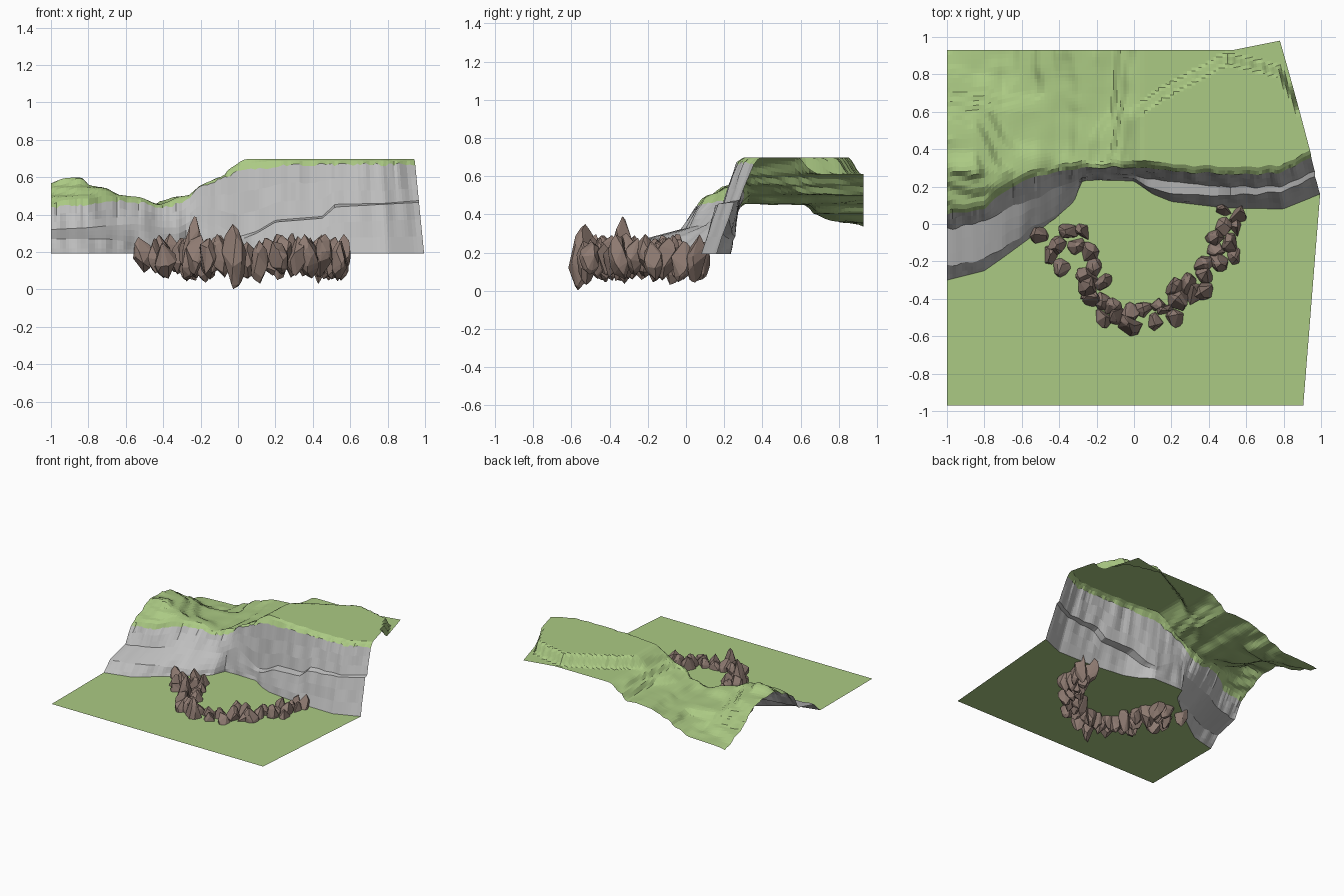
import bpy, bmesh, random
from mathutils import Vector, Euler, noise

if "Cube" in bpy.data.objects:
    bpy.data.objects.remove(bpy.data.objects["Cube"])

random.seed(7)
GROUND_Z = 0.192


def material(name, rgb):
    m = bpy.data.materials.new(name)
    m.diffuse_color = (*rgb, 1)
    m.use_nodes = True
    m.node_tree.nodes["Principled BSDF"].inputs["Base Color"].default_value = m.diffuse_color
    return m


GRASS = material("grass green", (0.41, 0.59, 0.23))
ROCK = material("cliff grey", (0.52, 0.52, 0.52))
BROWN = material("boulder brown", (0.27, 0.195, 0.165))


def lerp(a, b, t):
    return a + (b - a) * t


def smooth(t):
    t = max(0.0, min(1.0, t))
    return t * t * (3 - 2 * t)


def locate(keys, v):
    """Index and fraction of v within a sorted key list."""
    v = max(keys[0], min(keys[-1], v))
    for i in range(len(keys) - 1):
        if v <= keys[i + 1]:
            return i, (v - keys[i]) / (keys[i + 1] - keys[i])


def finish(name, bm, mats):
    mesh = bpy.data.meshes.new(name)
    bm.to_mesh(mesh)
    bm.free()
    for m in mats:
        mesh.materials.append(m)
    ob = bpy.data.objects.new(name, mesh)
    bpy.context.collection.objects.link(ob)
    return ob


# Cliff sections: x, foot y, ledge outer (y, z), ledge inner (y, z), rim (y, z)
SECTIONS = [
    (-1.0, -.30, -.22, .27, -.02, .32, .05, .44),
    (-.80, -.25, -.19, .27, .01, .33, .08, .46),
    (-.70, -.18, -.13, .27, .07, .34, .17, .48),
    (-.55, -.07, -.03, .25, .13, .35, .25, .47),
    (-.40, .05, .07, .23, .20, .33, .28, .44),
    (-.32, .12, .14, .23, .225, .33, .295, .46),
    (-.28, .23, .24, .25, .255, .35, .30, .48),
    (-.20, .235, .25, .30, .265, .40, .30, .55),
    (0.0, .23, .24, .26, .255, .28, .30, .63),
    (.10, .16, .19, .30, .24, .31, .30, .65),
    (.20, .12, .16, .36, .225, .37, .28, .66),
    (.45, .09, .15, .38, .20, .39, .27, .67),
    (.52, .085, .155, .44, .20, .455, .265, .67),
    (.80, .08, .17, .455, .20, .46, .27, .67),
    (1.0, .16, .25, .465, .28, .475, .355, .67)]

# Heights of the sloping grassland on the left of the plateau
HX = [-1, -.85, -.7, -.55, -.42, -.2, -.12, -.05, .1]
HY = [.1, .28, .45, .6, .7, .8, .93]
HZ = [
    (.47, .49, .50, .48, .46, .54, .60, .64, .69),
    (.57, .60, .53, .49, .46, .54, .60, .64, .69),
    (.57, .55, .48, .46, .45, .52, .56, .62, .69),
    (.52, .50, .45, .45, .45, .50, .52, .60, .66),
    (.43, .40, .38, .41, .46, .50, .51, .58, .62),
    (.38, .37, .37, .41, .47, .51, .50, .57, .61),
    (.335, .35, .37, .40, .47, .51, .49, .56, .61)]
BACK_X = [0, .1, .2, .5, .78, .88]           # back brow of the high plateau
BACK_Y = [.58, .66, .72, .88, .81, .62]


def grass_height(x, y):
    i, s = locate(HX, x)
    j, t = locate(HY, y)
    z = lerp(lerp(HZ[j][i], HZ[j][i + 1], s), lerp(HZ[j + 1][i], HZ[j + 1][i + 1], s), t)
    if x < 0.1:                              # broken, terraced slopes
        z += 0.014 * noise.noise(Vector((x * 7, y * 7, 0))) * smooth((0.1 - x) * 6)
        k = z / 0.05
        f = k - int(k)
        z = lerp(z, 0.05 * (int(k) + smooth(f * 2 - 0.5)), 0.6 * smooth((0.1 - x) * 6))
    k, u = locate(BACK_X, x)
    brow = lerp(BACK_Y[k], BACK_Y[k + 1], u) + 0.012 * noise.noise(Vector((x * 30, 0, 5)))
    high = lerp(0.698, 0.61, smooth((y - brow + 0.03) / 0.07))
    return lerp(z, high, smooth((x + 0.06) / 0.12))


def squeeze(x, edge):
    """Pull the right end of a row in to the given edge position."""
    return x if x < 0.5 else 0.5 + (x - 0.5) / 0.5 * (edge - 0.5)


# Column positions with irregular widths
xs = [-1.0]
while xs[-1] < 0.975:
    xs.append(xs[-1] + random.uniform(0.012, 0.024))
xs[-1] = 1.0

PLATEAU_ROWS = 34
SUB = 3                                      # extra rows per cliff segment
CLIFF_ROWS = 3 * SUB
columns = []
keys = [s[0] for s in SECTIONS]
for x in xs:
    i, t = locate(keys, x)
    fy, y1, z1, y2, z2, ry, rz = [lerp(a, b, t) for a, b in zip(SECTIONS[i][1:], SECTIONS[i + 1][1:])]
    lip_push = 0.014 * noise.noise(Vector((x * 14, 3, 1)))
    drip = random.uniform(-0.012, 0.006)
    points = [(fy, GROUND_Z), (y1, z1), (y2, z2), (ry + lip_push, rz + drip)]
    profile = [points[0]]
    for (ya, za), (yb, zb) in zip(points, points[1:]):
        for k in range(1, SUB + 1):          # weathered face
            y, z = lerp(ya, yb, k / SUB), lerp(za, zb, k / SUB)
            rough = 0.022 if x < -0.25 else 0.012
            if (ya, za) != points[2] or k < SUB:
                y += rough * noise.noise(Vector((x * 13, z * 6, 2)))
            profile.append((y, z))
    col = [Vector((squeeze(x, 0.995 - 0.05 * (z - GROUND_Z) / 0.5), y, z)) for y, z in profile]
    # grass lip, then the plateau rows back to the rear edge
    lip_y = ry + lip_push + 0.02
    for r in range(PLATEAU_ROWS + 1):
        f = r / PLATEAU_ROWS
        y = lerp(lip_y, 0.93, f)
        px = squeeze(x, 0.95 - 0.17 * max(0, y - 0.36) / 0.57)
        y += f * 0.05 * max(0.0, (px - 0.53) / 0.25)
        z = grass_height(px, y)
        if r == 0:
            z = min(max(z - 0.012, rz + 0.008), rz + 0.03)
        col.append(Vector((px, y, z)))
    columns.append(col)


# Cliff face and grassy plateau, one strip of rows each
def sheet(name, first, last, mat):
    bm = bmesh.new()
    grid = [[bm.verts.new(p) for p in c[first:last + 1]] for c in columns]
    for a, b in zip(grid, grid[1:]):
        for j in range(last - first):
            bm.faces.new((a[j], b[j], b[j + 1], a[j + 1]))
    return finish(name, bm, [mat])


sheet("cliff_face", 0, CLIFF_ROWS, ROCK)
sheet("grass_plateau", CLIFF_ROWS, CLIFF_ROWS + 1 + PLATEAU_ROWS, GRASS)

# Flat lower meadow following the cliff foot
bm = bmesh.new()
outline = [Vector((-1, -.97, GROUND_Z)), Vector((.905, -.97, GROUND_Z))]
outline += [c[0] for c in reversed(columns)]
face = bm.faces.new([bm.verts.new(p) for p in outline])
bmesh.ops.triangulate(bm, faces=[face])
finish("lower_meadow", bm, [GRASS])

# Horseshoe of upright boulders
SPOTS = [
    (-.51, -.06), (-.35, -.04), (-.26, -.04), (-.41, -.12), (-.31, -.12), (-.39, -.24),
    (-.44, -.17), (-.25, -.15), (-.21, -.23), (-.25, -.28), (-.17, -.31), (-.26, -.36),
    (-.22, -.40), (-.16, -.41), (-.17, -.51), (-.09, -.49), (-.12, -.44), (-.02, -.47),
    (.05, -.45), (.11, -.52), (.12, -.43), (.17, -.46), (.22, -.50), (.24, -.41),
    (.22, -.34), (.29, -.32), (.31, -.37), (.37, -.35), (.38, -.27), (.37, -.21),
    (.45, -.20), (.44, -.14), (.54, -.17), (.43, -.07), (.48, -.02), (.55, -.02),
    (.55, .05), (.48, .08), (.51, -.11)]


def boulder(bm, x, y, radius, low, high):
    """Angular convex rock, full in the middle and slightly leaning."""
    half = (high - low) / 2
    lean = Euler((random.uniform(-.2, .2), random.uniform(-.2, .2), random.uniform(0, 6.28))).to_matrix()
    centre = Vector((x, y, low + half))
    verts = []
    for k in range(22):
        c = random.uniform(-1, 1)            # height along the stone
        side = Vector((random.gauss(0, 1), random.gauss(0, 1))).normalized()
        w = (1 - abs(c) ** 2.2) ** 0.7 * radius
        p = lean @ Vector((side.x * w, side.y * w * 0.88, c * half))
        verts.append(bm.verts.new(centre + p))
    for s in (-1, 1):
        p = lean @ Vector((random.uniform(-.3, .3) * radius, random.uniform(-.3, .3) * radius, s * half))
        verts.append(bm.verts.new(centre + p))
    for v in verts:                          # keep within the given heights
        v.co.z = max(low, min(high, v.co.z))
    res = bmesh.ops.convex_hull(bm, input=verts)
    junk = {g for g in res["geom_interior"] + res["geom_unused"] if isinstance(g, bmesh.types.BMVert)}
    bmesh.ops.delete(bm, geom=list(junk), context='VERTS')


bm = bmesh.new()
for x, y in SPOTS:
    boulder(bm, x, y, random.uniform(.055, .068), random.uniform(.03, .09), random.uniform(.25, .30))
boulder(bm, -.02, -.54, .075, .0, .35)       # large front stone
boulder(bm, -.25, -.33, .06, .04, .39)       # tall spike
finish("boulder_ring", bm, [BROWN])
